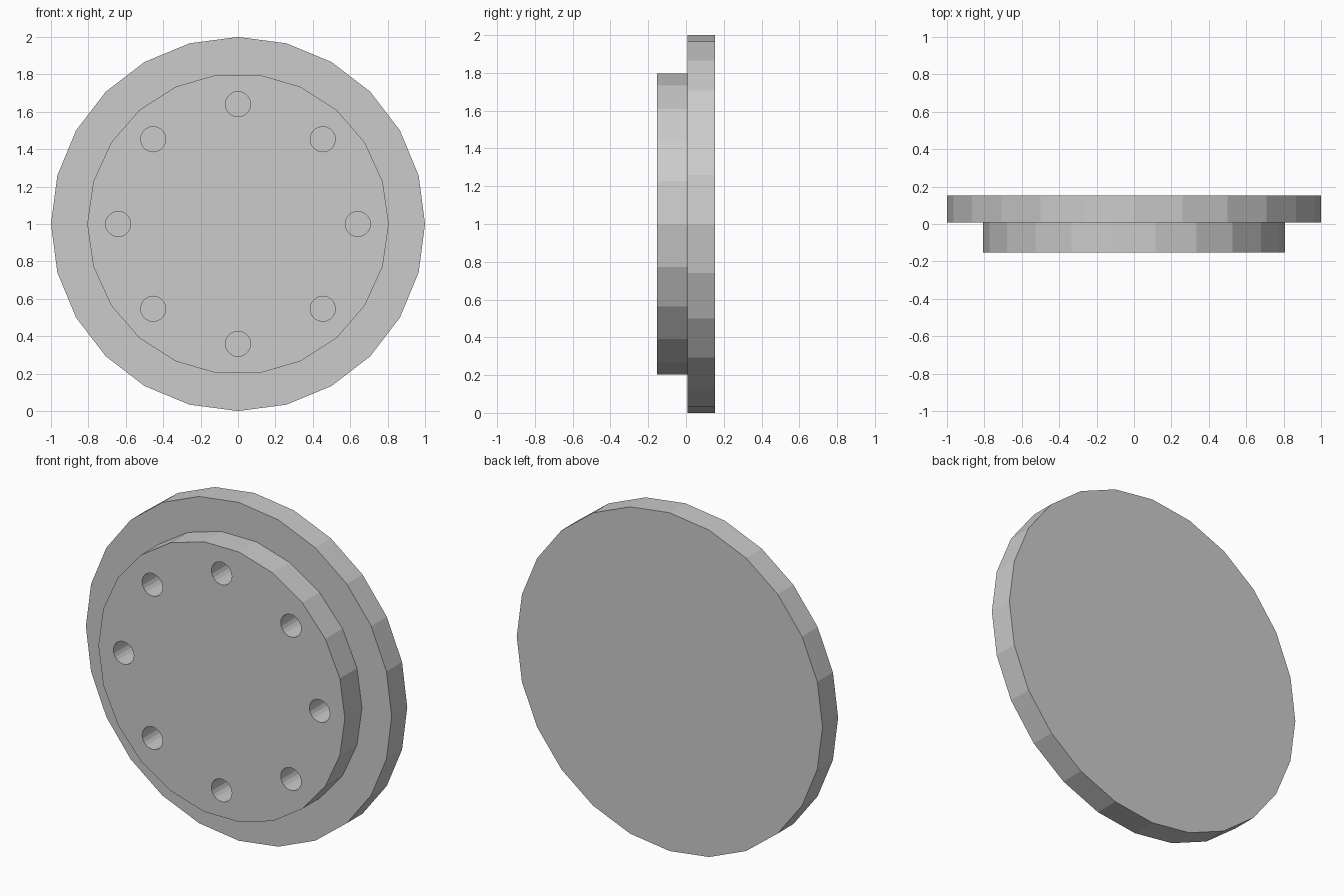
import bpy, bmesh, math
from mathutils import Vector

cube = bpy.data.objects.get("Cube")
if cube:
    bpy.data.objects.remove(cube, do_unlink=True)

grey = bpy.data.materials.new("light_grey")
grey.use_nodes = True
grey.diffuse_color = (0.6, 0.6, 0.6, 1)
grey.node_tree.nodes["Principled BSDF"].inputs["Base Color"].default_value = (0.6, 0.6, 0.6, 1)


def add_disc(bm, radius, sides, front, back, x=0.0, z=1.0):
    """Flat-sided disc with its axis along y and a corner on +x."""
    corners = []
    for i in range(sides):
        a = math.tau * i / sides
        corners.append(bm.verts.new((x + radius * math.cos(a), front, z + radius * math.sin(a))))
    face = bm.faces.new(corners)
    swept = bmesh.ops.extrude_face_region(bm, geom=[face], use_keep_orig=True)
    moved = [g for g in swept["geom"] if isinstance(g, bmesh.types.BMVert)]
    bmesh.ops.translate(bm, verts=moved, vec=Vector((0, back - front, 0)))


def finish(bm, name):
    bmesh.ops.recalc_face_normals(bm, faces=bm.faces)
    mesh = bpy.data.meshes.new(name)
    bm.to_mesh(mesh)
    bm.free()
    mesh.materials.append(grey)
    obj = bpy.data.objects.new(name, mesh)
    bpy.context.collection.objects.link(obj)
    return obj


BACK, STEP, FRONT = 0.153, 0.007, -0.153

# Wide closed disc at the back
bm = bmesh.new()
add_disc(bm, 1.0, 24, STEP, BACK)
finish(bm, "rear_flange")

# Narrower raised disc at the front
bm = bmesh.new()
add_disc(bm, 0.806, 22, FRONT, STEP)
boss = finish(bm, "front_boss")

# Ring of eight bolt holes, closed behind by the flange
bm = bmesh.new()
for i in range(8):
    a = math.tau * i / 8
    add_disc(bm, 0.067, 20, FRONT - 0.1, STEP + 0.1,
             0.641 * math.cos(a), 1 + 0.641 * math.sin(a))
cutter = finish(bm, "bolt_hole_cutter")
cutter.hide_render = True
cutter.hide_viewport = True
cutter.display_type = 'WIRE'

holes = boss.modifiers.new("bolt_holes", 'BOOLEAN')
holes.operation = 'DIFFERENCE'
holes.solver = 'EXACT'
holes.object = cutter

# Apply the cut and drop the helper
bpy.context.view_layer.update()
cut = bpy.data.meshes.new_from_object(boss.evaluated_get(bpy.context.evaluated_depsgraph_get()))
boss.modifiers.clear()
boss.data = cut
bpy.data.objects.remove(cutter, do_unlink=True)
